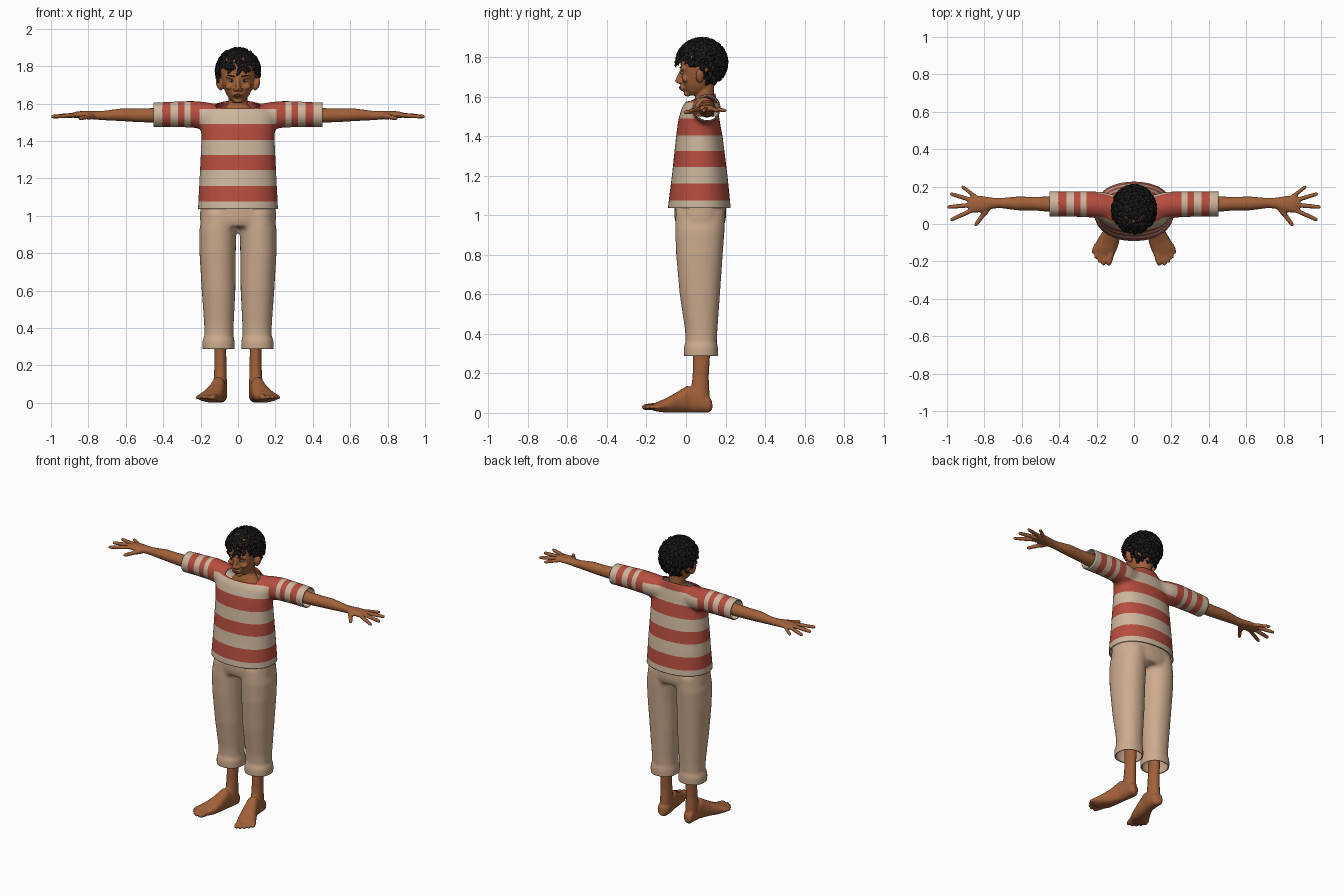
import bpy, bmesh, math, random
from mathutils import Vector, Matrix

if "Cube" in bpy.data.objects:
    bpy.data.objects.remove(bpy.data.objects["Cube"])
random.seed(4)


def material(name, r, g, b):
    m = bpy.data.materials.new(name)
    m.use_nodes = True
    m.diffuse_color = (r, g, b, 1)
    node = m.node_tree.nodes["Principled BSDF"]
    node.inputs["Base Color"].default_value = (r, g, b, 1)
    node.inputs["Roughness"].default_value = 0.8
    return m


skin = material("brown skin", .36, .12, .042)
lip = material("lip brown", .26, .075, .035)
red = material("brick red", .47, .075, .048)
cream = material("cream cloth", .61, .47, .34)
tan = material("tan cloth", .61, .41, .27)
black = material("black hair", .013, .011, .011)
white = material("eye white", .55, .5, .45)


def loft(bm, rings, up, power=2.0, n=32):
    """Closed tube through rings (x, y, z, half_width, half_depth)."""
    up = Vector(up)
    d = (Vector(rings[-1][:3]) - Vector(rings[0][:3])).normalized()
    side = d.cross(up).normalized()
    up = side.cross(d)
    loops = []
    for x, y, z, a, b in rings:
        loop = []
        for i in range(n):
            t = math.tau * i / n
            c, s = math.cos(t), math.sin(t)
            u = math.copysign(abs(c) ** (2 / power), c) * a
            v = math.copysign(abs(s) ** (2 / power), s) * b
            loop.append(bm.verts.new(Vector((x, y, z)) + side * u + up * v))
        loops.append(loop)
    for p, q in zip(loops, loops[1:]):
        for i in range(n):
            bm.faces.new((p[i], p[i - 1], q[i - 1], q[i]))
    bm.faces.new(loops[0])
    bm.faces.new(loops[-1][::-1])


def blob(bm, centre, radii, tilt=0):
    mat = (Matrix.Translation(centre) @ Matrix.Rotation(tilt, 4, 'Y')
           @ Matrix.Diagonal((*radii, 1)))
    return bmesh.ops.create_icosphere(bm, subdivisions=3, radius=1, matrix=mat)["verts"]


def digit(bm, start, end, r):
    """Finger or toe: tapered tube with a round tip."""
    a, b = Vector(start), Vector(end)
    tip = b - (b - a).normalized() * r * .8
    mid = a.lerp(tip, .5)
    loft(bm, [(*a, r, r), (*mid, r, r), (*tip, r * .85, r * .85), (*b, r * .4, r * .4)], (0, 0, 1), n=12)


def build(bm, name, mats, mirror=False, thick=0):
    bmesh.ops.recalc_face_normals(bm, faces=bm.faces[:])
    for f in bm.faces:
        f.smooth = True
    mesh = bpy.data.meshes.new(name)
    bm.to_mesh(mesh)
    bm.free()
    ob = bpy.data.objects.new(name, mesh)
    bpy.context.collection.objects.link(ob)
    for m in mats:
        mesh.materials.append(m)
    if mirror:
        ob.modifiers.new("mirror", 'MIRROR').use_mirror_merge = False
    if thick:
        s = ob.modifiers.new("cloth", 'SOLIDIFY')
        s.thickness, s.offset = thick, -1
    return ob


def fuse(bm, voxel, rounds):
    """Merge overlapping parts into one smooth skin and return it as a bmesh."""
    ob = build(bm, "fusing", [])
    source = ob.data
    r = ob.modifiers.new("remesh", 'REMESH')
    r.mode, r.voxel_size = 'VOXEL', voxel
    s = ob.modifiers.new("smooth", 'SMOOTH')
    s.factor, s.iterations = .5, rounds
    dg = bpy.context.evaluated_depsgraph_get()
    mesh = bpy.data.meshes.new_from_object(ob.evaluated_get(dg))
    out = bmesh.new()
    out.from_mesh(mesh)
    bpy.data.objects.remove(ob)
    bpy.data.meshes.remove(source)
    bpy.data.meshes.remove(mesh)
    return out


def cut(bm, point, normal, remove=False, where=lambda c: True):
    faces = [f for f in bm.faces if where(f.calc_center_median())]
    geom = set(faces)
    for f in faces:
        geom.update(f.edges)
        geom.update(f.verts)
    bmesh.ops.bisect_plane(bm, geom=list(geom), dist=1e-5, plane_co=point, plane_no=normal, clear_outer=remove)


UP, BACK = (0, 0, 1), (0, 1, 0)

# Shirt: torso and sleeves, opened at hem, cuffs and collar, then striped
bm = bmesh.new()
loft(bm, [(0, .068, 1.0, .217, .162), (0, .068, 1.04, .214, .159), (0, .07, 1.2, .206, .141),
          (0, .068, 1.4, .196, .118), (0, .066, 1.48, .197, .105), (0, .07, 1.54, .195, .092),
          (0, .077, 1.575, .17, .078), (0, .087, 1.597, .11, .066), (0, .092, 1.64, .07, .055)], BACK, 2.2, 48)
for s in (1, -1):
    loft(bm, [(s * .08, .09, 1.53, .06, .062), (s * .17, .1, 1.535, .072, .073), (s * .25, .106, 1.543, .07, .072),
              (s * .36, .107, 1.542, .068, .068), (s * .5, .107, 1.538, .068, .066)], UP)
shirt = fuse(bm, .014, 4)
cut(shirt, (0, 0, 1.037), (0, 0, -1), True)
cut(shirt, (0, .02, 1.58), (0, -.28, 1), True, lambda c: abs(c.x) < .1 and c.z > 1.55)
bands = (1.075, 1.16, 1.245, 1.325, 1.405, 1.49, 1.57)
cuffs = (.205, .255, .285, .32, .36, .405)
for z in bands:
    cut(shirt, (0, 0, z), UP, where=lambda c: abs(c.x) < .23)
for s in (1, -1):
    cut(shirt, (s * .453, 0, 0), (s, 0, 0), True)
    for x in cuffs:
        cut(shirt, (s * x, 0, 0), (s, 0, 0), where=lambda c: c.z > 1.42)
for f in shirt.faces:
    c = f.calc_center_median()
    on_sleeve = abs(c.x) > cuffs[0] and c.z > 1.42
    f.material_index = sum(abs(c.x) > x for x in cuffs) % 2 if on_sleeve else sum(c.z > z for z in bands) % 2
build(shirt, "striped_shirt", [cream, red], thick=.006)

# Trousers: hips and two legs with rolled cuffs
bm = bmesh.new()
loft(bm, [(0, .072, .94, .19, .118), (0, .072, .98, .204, .13), (0, .072, 1.09, .2, .13)], BACK, 2.3, 48)
for s in (1, -1):
    loft(bm, [(s * .104, .075, .25, .084, .084), (s * .104, .075, .3, .086, .087), (s * .104, .075, .335, .086, .087),
              (s * .102, .077, .355, .078, .079), (s * .102, .077, .42, .079, .082), (s * .104, .07, .6, .09, .102),
              (s * .109, .068, .8, .097, .118), (s * .108, .07, .92, .099, .125),
              (s * .1, .072, 1.02, .09, .125)], BACK, 2.2)
trousers = fuse(bm, .012, 3)
cut(trousers, (0, 0, .288), (0, 0, -1), True)
build(trousers, "trousers", [tan], thick=.008)

# Arm and spread hand, mirrored
bm = bmesh.new()
loft(bm, [(.25, .106, 1.54, .045, .045), (.45, .106, 1.537, .041, .039), (.54, .109, 1.537, .036, .036),
          (.62, .11, 1.54, .037, .034), (.72, .112, 1.536, .026, .025), (.76, .111, 1.537, .03, .023),
          (.81, .106, 1.54, .043, .021), (.86, .106, 1.54, .046, .018), (.885, .107, 1.538, .035, .013)], UP)
for a, b, r in (((.84, .14), (.922, .203), .011), ((.86, .125), (.985, .163), .012),
                ((.865, .102), (1.0, .09), .0125), ((.855, .078), (.983, .02), .012)):
    digit(bm, (*a, 1.54), (*b, 1.529), r)
digit(bm, (.775, .095, 1.535), (.815, .04, 1.528), .018)
digit(bm, (.8, .058, 1.53), (.85, -.01, 1.52), .0125)
build(fuse(bm, .0055, 2), "arms_and_hands", [skin], mirror=True)

# Shin, foot and toes, mirrored
bm = bmesh.new()
loft(bm, [(.094, .08, .45, .04, .05), (.094, .08, .35, .034, .046), (.094, .078, .27, .031, .042),
          (.094, .074, .18, .033, .041), (.096, .07, .08, .037, .05)], BACK)
loft(bm, [(.092, .13, .04, .02, .024), (.093, .112, .044, .036, .043), (.096, .06, .06, .039, .058),
          (.104, .01, .07, .039, .068), (.12, -.05, .051, .048, .05), (.14, -.1, .037, .058, .036),
          (.158, -.14, .031, .06, .025), (.166, -.165, .028, .048, .017)], UP, 2.3)
for a, b, r in (((.118, -.13), (.138, -.222), .019), ((.146, -.14), (.165, -.222), .0135),
                ((.167, -.14), (.187, -.208), .013), ((.186, -.13), (.206, -.186), .0125),
                ((.2, -.11), (.221, -.158), .0125)):
    digit(bm, (*a, .034), (*b, .028), r)
build(fuse(bm, .006, 2), "legs_and_feet", [skin], mirror=True)

# Head, neck, ears and face relief
bm = bmesh.new()
loft(bm, [(0, .035, 1.607, .026, .03), (0, .043, 1.628, .048, .052), (0, .05, 1.655, .065, .07),
          (0, .06, 1.70, .081, .086), (0, .07, 1.74, .091, .098), (0, .078, 1.78, .095, .108),
          (0, .08, 1.83, .086, .1), (0, .08, 1.87, .055, .07)], BACK, 2.2)
loft(bm, [(0, .085, 1.5, .13, .06), (0, .09, 1.56, .085, .055), (0, .095, 1.6, .05, .048),
          (0, .09, 1.7, .05, .05)], BACK)
loft(bm, [(0, -.018, 1.735, .009, .012), (0, -.032, 1.7, .011, .015), (0, -.039, 1.675, .016, .018),
          (0, -.03, 1.665, .012, .012)], BACK, n=16)
blob(bm, (0, -.014, 1.646), (.03, .019, .018))
blob(bm, (0, .008, 1.615), (.024, .02, .014))
for s in (1, -1):
    blob(bm, (s * .015, -.028, 1.674), (.011, .014, .009))
    blob(bm, (s * .036, -.014, 1.742), (.03, .016, .009))
    blob(bm, (s * .045, -.002, 1.69), (.025, .02, .018))
    blob(bm, (s * .1, .07, 1.705), (.017, .021, .037), s * .3)
build(fuse(bm, .005, 2), "head_and_neck", [skin])

# Eyes, eyebrows and lips
for name, mat, at, size, tilt in (("eyes", white, (.035, -.017, 1.722), (.0145, .009, .0065), 0),
                                  ("irises", black, (.034, -.022, 1.722), (.007, .0055, .0062), 0),
                                  ("eyebrows", black, (.037, -.027, 1.748), (.022, .005, .0038), -.15),
                                  ("lips", lip, (.009, -.03, 1.648), (.015, .006, .0042), .15),
                                  ("lower_lips", lip, (.007, -.0285, 1.64), (.013, .006, .0042), -.1)):
    bm = bmesh.new()
    blob(bm, at, size, tilt)
    build(bm, name, [mat], mirror=True)


# Hair: a scalp cap covered in short curled locks
def below_hairline(p):
    return p.z < max(1.65, 1.785 - max(0, p.y - .03) * 1.1)


bm = bmesh.new()
middle, radii = Vector((0, .083, 1.783)), Vector((.106, .117, .11))
cap = blob(bm, middle, radii)
bmesh.ops.delete(bm, geom=[v for v in cap if below_hairline(v.co)], context='VERTS')
count = 0
while count < 480:
    n = Vector([random.gauss(0, 1) for _ in range(3)]).normalized()
    root = middle + n * radii
    if below_hairline(root):
        continue
    count += 1
    swirl = Vector([random.uniform(-1, 1) for _ in range(3)])
    flow = (swirl - n * swirl.dot(n)).normalized() * .8 + Vector((0, -.2, -.5))
    length = random.uniform(.026, .042)
    side = n.cross(flow).normalized()
    previous = None
    for t, w in ((0, .011), (.35, .0125), (.7, .008), (1, .001)):
        centre = root + flow * length * t + n * (.019 * math.sin(t * 2.4) - .006)
        ring = [bm.verts.new(centre + side * w * math.cos(k * math.tau / 5) + n * w * .7 * math.sin(k * math.tau / 5))
                for k in range(5)]
        if previous:
            for k in range(5):
                bm.faces.new((previous[k - 1], previous[k], ring[k], ring[k - 1]))
        previous = ring
    bm.faces.new(previous)
build(bm, "curly_hair", [black])
